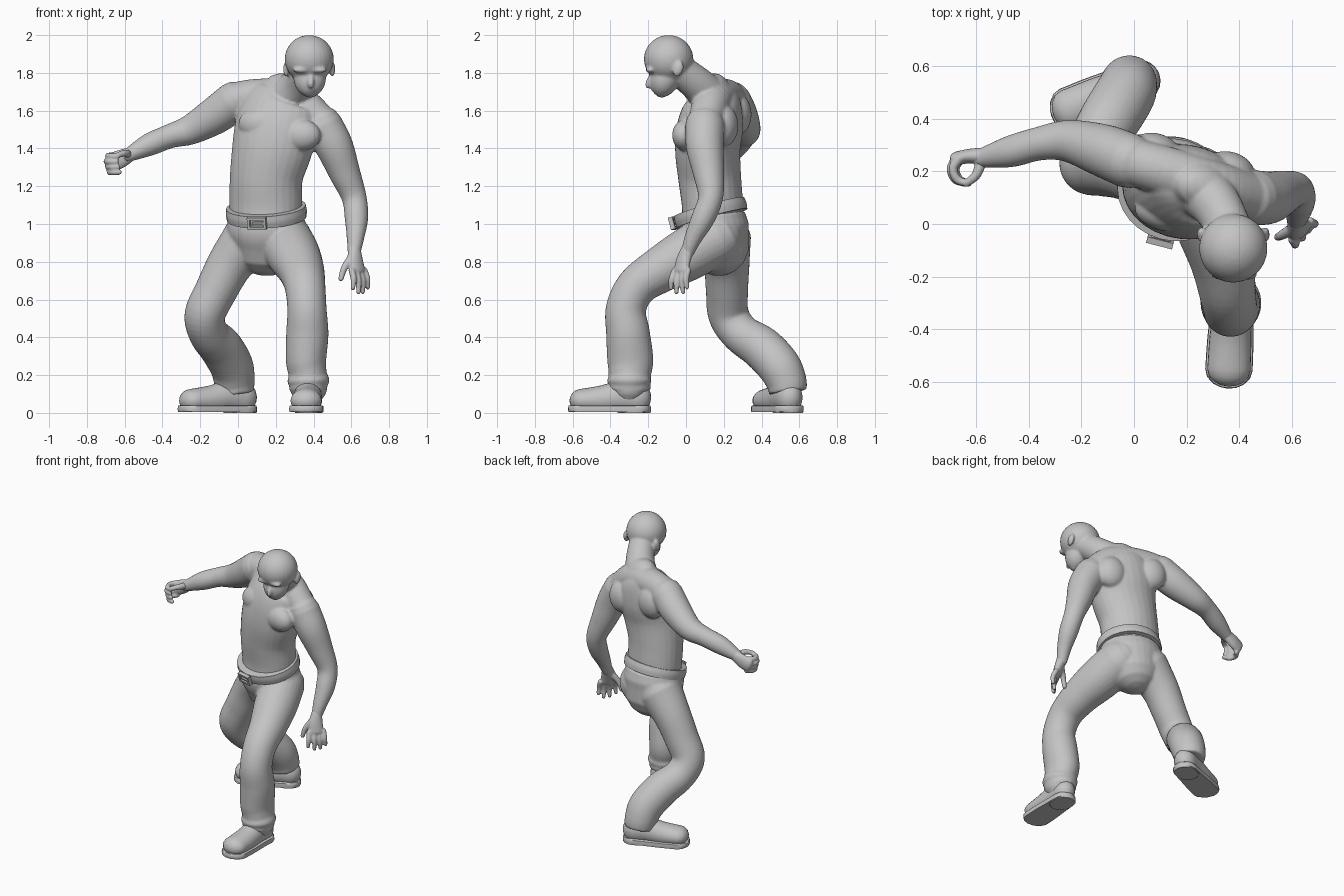
import bpy
import bmesh
import math
from mathutils import Vector, Matrix

default_cube = bpy.data.objects.get("Cube")
if default_cube:
    bpy.data.objects.remove(default_cube, do_unlink=True)

# One plain grey for the whole figure
grey = bpy.data.materials.new("plain_grey")
grey.use_nodes = True
colour = (0.55, 0.55, 0.55, 1)
grey.diffuse_color = colour
grey.node_tree.nodes["Principled BSDF"].inputs["Base Color"].default_value = colour

SIDE = Vector((0.97, -0.25, 0))      # hip and shoulder axis, towards the model's left
FRONT = Vector((-0.25, -0.97, 0))    # direction the trunk faces
SEGMENTS = 28


def spline(points, steps=6):
    """Smooth curve through points holding x, y, z and two radii."""
    pts = [Vector(p if len(p) == 5 else (*p, p[-1])) for p in points]
    pts = [pts[0] * 2 - pts[1]] + pts + [pts[-1] * 2 - pts[-2]]
    out = []
    for a, b, c, d in zip(pts, pts[1:], pts[2:], pts[3:]):
        for i in range(steps):
            t = i / steps
            out.append((b * 2 + (c - a) * t + (a * 2 - b * 5 + c * 4 - d) * t ** 2
                        + (b * 3 - a - c * 3 + d) * t ** 3) / 2)
    return out + [pts[-2]]


def tube(bm, points, axis=(1, 0, 0), round_start=True, round_end=True, low=None, high=None):
    """Loft of elliptical rings; first radius lies along axis, ends may be domed."""
    path = spline(points)
    axis = Vector(axis)
    centres = [Vector(p[:3]) for p in path]
    rings = []
    for i, p in enumerate(path):
        tangent = (centres[min(i + 1, len(path) - 1)] - centres[max(i - 1, 0)]).normalized()
        rings.append((centres[i], tangent, p[3], p[4]))

    def dome(ring, sign):
        c, t, ra, rb = ring
        angles = [math.radians(a) for a in (25, 50, 70, 85)]
        reach = min(ra, rb)
        return [(c + t * sign * reach * math.sin(a), t, ra * math.cos(a), rb * math.cos(a))
                for a in angles]

    start = dome(rings[0], -1)[::-1] if round_start else []
    end = dome(rings[-1], 1) if round_end else []
    loops = []
    for c, t, ra, rb in start + rings + end:
        u = (axis - t * axis.dot(t)).normalized()
        v = t.cross(u)
        loop = []
        for k in range(SEGMENTS):
            a = math.tau * k / SEGMENTS
            co = c + u * ra * math.cos(a) + v * rb * math.sin(a)
            if low is not None:
                co.z = max(co.z, low)
            if high is not None:
                co.z = min(co.z, high)
            loop.append(bm.verts.new(co))
        loops.append(loop)
    for a, b in zip(loops, loops[1:]):
        for k in range(SEGMENTS):
            n = (k + 1) % SEGMENTS
            bm.faces.new((a[k], a[n], b[n], b[k]))
    bm.faces.new(loops[0][::-1])
    bm.faces.new(loops[-1])


def ball(bm, centre, radii, tilt=0, yaw=0):
    matrix = (Matrix.Translation(centre) @ Matrix.Rotation(math.radians(yaw), 4, 'Z')
              @ Matrix.Rotation(math.radians(tilt), 4, 'X') @ Matrix.Diagonal((*radii, 1)))
    bmesh.ops.create_uvsphere(bm, u_segments=28, v_segments=18, radius=1, matrix=matrix)


def finish(bm, name, voxel=None, smooth=0):
    """Turn the bmesh into an object, optionally fused into one skin."""
    bmesh.ops.recalc_face_normals(bm, faces=bm.faces)
    mesh = bpy.data.meshes.new(name)
    bm.to_mesh(mesh)
    bm.free()
    mesh.materials.append(grey)
    obj = bpy.data.objects.new(name, mesh)
    bpy.context.collection.objects.link(obj)
    for other in bpy.context.selected_objects:
        other.select_set(False)
    obj.select_set(True)
    bpy.context.view_layer.objects.active = obj
    bpy.ops.object.shade_smooth_by_angle(angle=math.radians(40))
    if voxel:
        fuse = obj.modifiers.new("fuse", 'REMESH')
        fuse.mode = 'VOXEL'
        fuse.voxel_size = voxel
        fuse.use_smooth_shade = True
        soften = obj.modifiers.new("soften", 'SMOOTH')
        soften.factor = 0.5
        soften.iterations = smooth
    return obj


# Trunk, shoulders, arms, neck and head fused into one skin
bm = bmesh.new()
tube(bm, [(.15, .14, .99, .19, .16), (.148, .14, 1.1, .195, .16), (.15, .125, 1.25, .195, .165),
          (.18, .115, 1.4, .215, .17), (.21, .13, 1.53, .225, .17), (.235, .145, 1.64, .2, .14),
          (.26, .14, 1.7, .13, .09)], SIDE, round_start=False)
tube(bm, [(-.02, .24, 1.66, .09), (.12, .2, 1.675, .095), (.3, .14, 1.65, .1), (.45, .1, 1.53, .09)])
tube(bm, [(-.02, .24, 1.65, .105), (-.12, .28, 1.575, .1), (-.25, .315, 1.5, .08),
          (-.36, .305, 1.465, .064), (-.47, .275, 1.42, .06), (-.58, .25, 1.365, .037)], (0, 0, 1))
tube(bm, [(.45, .1, 1.52, .105), (.51, .1, 1.41, .1), (.565, .12, 1.27, .083),
          (.615, .13, 1.14, .066), (.627, .09, 1.03, .062), (.622, .04, .93, .047),
          (.615, .008, .85, .035)])
for x, y, z in ((.33, .0, 1.47), (.11, .045, 1.53)):
    ball(bm, (x, y, z), (.11, .07, .085), yaw=-15)          # chest muscles
for x, y, z in ((.36, .2, 1.52), (.08, .27, 1.58)):
    ball(bm, (x, y, z), (.1, .075, .11), yaw=-15)           # shoulder blades
tube(bm, [(.25, .14, 1.66, .11), (.32, .06, 1.74, .093), (.37, -.04, 1.82, .085)])
ball(bm, (.377, -.092, 1.873), (.13, .131, .127))           # skull
ball(bm, (.38, -.11, 1.775), (.086, .078, .105), tilt=-20)  # jaw
ball(bm, (.383, -.128, 1.705), (.045, .04, .036))           # chin
ball(bm, (.385, -.166, 1.715), (.03, .02, .014))            # lips
ball(bm, (.386, -.19, 1.755), (.017, .022, .042), tilt=-25)  # nose
for side in (-1, 1):
    ball(bm, (.38 + side * .045, -.19, 1.815), (.045, .024, .016))             # brows
    ball(bm, (.377 + side * .122, -.04, 1.82), (.016, .026, .042), tilt=-20)   # ears
finish(bm, "upper_body", .008, 5)

# Right hand, curled into a loose fist
bm = bmesh.new()
tube(bm, [(-.55, .258, 1.38, .034), (-.62, .258, 1.345, .048, .028), (-.67, .25, 1.325, .05, .026)],
     (0, 0, 1))
for i in range(4):
    z = 1.28 + i * .028
    x = .008 * abs(i - 2)
    tube(bm, [(x - .67, .25, z, .017), (x - .695, .212, z - .004, .017),
              (x - .68, .17, z - .006, .016), (x - .645, .155, z - .006, .014)], (0, 0, 1))
tube(bm, [(-.58, .235, 1.37, .022), (-.6, .185, 1.375, .018), (-.635, .155, 1.365, .015)], (0, 0, 1))
finish(bm, "right_hand", .006, 3)

# Left hand, hanging with open fingers
bm = bmesh.new()
tube(bm, [(.615, .01, .87, .034), (.622, -.013, .81, .046, .03), (.635, -.025, .755, .048, .024)],
     (.7, .7, 0))
tips = [(.687, .005, .665), (.66, -.015, .64), (.638, -.05, .64), (.608, -.08, .66)]
for i, tip in enumerate(tips):
    root = Vector((.668 - i * .022, .01 - i * .023, .755))
    middle = (root + Vector(tip)) / 2 + Vector((.007, -.007, 0))
    tube(bm, [(*root, .017), (*middle, .016), (*tip, .012)])
tube(bm, [(.6, -.02, .82, .023), (.562, -.042, .765, .018), (.545, -.05, .71, .014)])
finish(bm, "left_hand", .006, 3)

# Trousers: pelvis and both legs fused
bm = bmesh.new()
tube(bm, [(.15, .14, 1.05, .2, .17), (.15, .15, .97, .212, .183), (.15, .17, .89, .19, .165)],
     SIDE, round_start=False)
tube(bm, [(.245, .15, .92, .145), (.295, .0, .835, .14), (.335, -.14, .755, .122),
          (.355, -.26, .67, .108), (.365, -.318, .55, .104, .107), (.367, -.307, .42, .112, .116),
          (.36, -.295, .28, .107, .122), (.37, -.298, .2, .1, .112), (.372, -.3, .12, .1, .112)],
     round_end=False)
tube(bm, [(.06, .2, .92, .145), (-.04, .215, .79, .122), (-.115, .217, .65, .112),
          (-.175, .225, .52, .108), (-.155, .29, .42, .105), (-.09, .4, .345, .115),
          (-.035, .49, .25, .115), (-.02, .53, .17, .108), (-.015, .54, .11, .1)], round_end=False)
tube(bm, [(.372, -.3, .205, .1), (.373, -.3, .17, .112, .118), (.374, -.3, .14, .1)])   # cuff fold
finish(bm, "trousers", .009, 4)

# Belt, tilted down to the front, with a framed buckle
centre = Vector((.15, .13, 1.06))
normal = (FRONT * .29 + Vector((0, 0, 1))).normalized()
bm = bmesh.new()
tube(bm, [(*(centre + normal * h), .216 - abs(h) / 9, .196 - abs(h) / 9) for h in (-.032, 0, .032)],
     SIDE, round_start=False, round_end=False)
finish(bm, "belt")

bm = bmesh.new()
place = (Matrix.Translation(centre + FRONT * .2 + Vector((0, 0, -.056)))
         @ Matrix.Rotation(math.radians(-14.5), 4, 'Z') @ Matrix.Rotation(math.radians(16), 4, 'X'))
for x, z, w, h in ((0, .026, .1, .014), (0, -.026, .1, .014), (-.044, 0, .014, .064),
                   (.044, 0, .014, .064), (.01, 0, .07, .01)):
    bmesh.ops.create_cube(bm, size=1, matrix=place @ Matrix.Translation((x, 0, z))
                          @ Matrix.Diagonal((w, .024, h, 1)))
finish(bm, "buckle")


# Boots: rounded upper on a flat sole
def boot(name, heel, toe):
    heel, toe = Vector((*heel, 0)), Vector((*toe, 0))
    along = (toe - heel).normalized()
    across = Vector((-along.y, along.x, 0))
    profile = [(.06, .07, .08, .085), (.15, .074, .085, .085), (.25, .08, .07, .075),
               (.36, .082, .065, .062)]
    upper = bmesh.new()
    tube(upper, [(*(heel + along * d + Vector((0, 0, z))), w, h) for d, w, z, h in profile],
         across, low=.02)
    finish(upper, name + "_upper")
    sole = bmesh.new()
    tube(sole, [(*(heel + along * d + Vector((0, 0, .02))), w + .008, .07)
                for d, w, z, h in profile], across, low=.005, high=.04)
    finish(sole, name + "_sole")
    block = bmesh.new()
    tube(block, [(*(heel + along * d + Vector((0, 0, .015))), .074, .07) for d in (.06, .1)],
         across, low=0, high=.03)
    finish(block, name + "_heel")


boot("left_boot", (.378, -.195), (.357, -.62))
boot("right_boot", (.085, .57), (-.295, .41))
